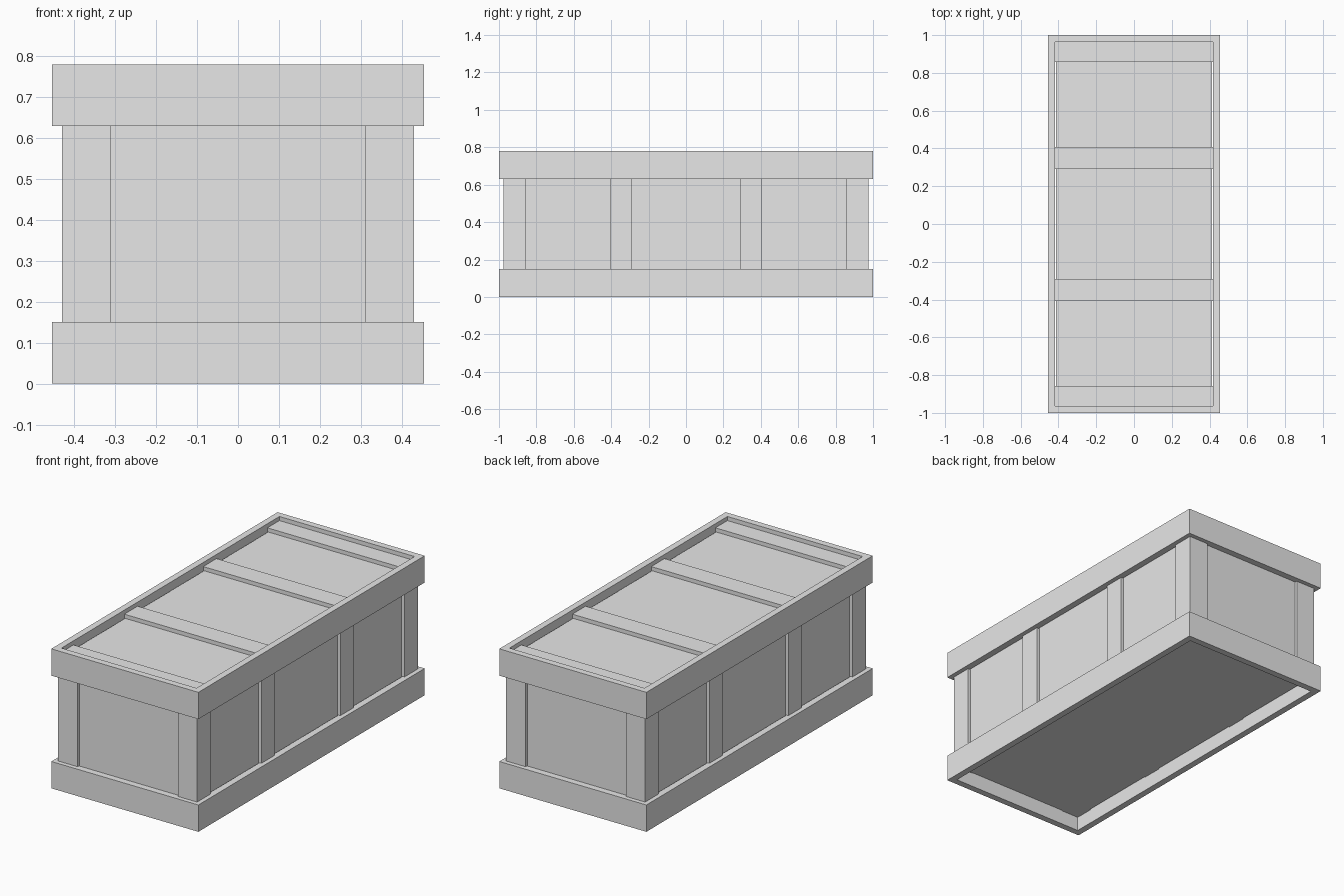
import bpy
import bmesh

if "Cube" in bpy.data.objects:
    bpy.data.objects.remove(bpy.data.objects["Cube"])

grey = bpy.data.materials.new("plain grey")
grey.diffuse_color = (0.8, 0.8, 0.8, 1)
grey.use_nodes = True
grey.node_tree.nodes["Principled BSDF"].inputs["Base Color"].default_value = grey.diffuse_color


def finish(name, bm):
    bmesh.ops.recalc_face_normals(bm, faces=bm.faces)
    mesh = bpy.data.meshes.new(name)
    bm.to_mesh(mesh)
    bm.free()
    mesh.materials.append(grey)
    obj = bpy.data.objects.new(name, mesh)
    bpy.context.collection.objects.link(obj)
    return obj


def box(name, lo, hi):
    bm = bmesh.new()
    bmesh.ops.create_cube(bm, size=1)
    for v in bm.verts:
        v.co = [(a + b) / 2 + c * (b - a) for a, b, c in zip(lo, hi, v.co)]
    return finish(name, bm)


def frame(name, z0, z1, hx=0.455, hy=1.0, t=0.037):
    """Hollow rectangular rim with wall thickness t."""
    bm = bmesh.new()
    corners = [(-1, -1), (1, -1), (1, 1), (-1, 1)]
    rings = [[bm.verts.new((sx * (hx - d), sy * (hy - d), z)) for sx, sy in corners]
             for d, z in ((0, z0), (0, z1), (t, z1), (t, z0))]
    for r in range(4):
        a, b = rings[r], rings[(r + 1) % 4]
        for i in range(4):
            j = (i + 1) % 4
            bm.faces.new((a[i], a[j], b[j], b[i]))
    return finish(name, bm)


# Outer size of the battens and the recessed panels behind them
BX, BY = 0.43, 0.975
PX, PY = 0.413, 0.959
BOTTOM, PANEL_TOP, BATTEN_TOP = 0.08, 0.735, 0.757

# Crate body
box("crate_body", (-PX, -PY, BOTTOM), (PX, PY, PANEL_TOP))

# Bottom and top rims
frame("bottom_rim", 0.0, 0.15)
frame("top_rim", 0.63, 0.78)

for s, end in ((-1, "front"), (1, "back")):
    y0, y1 = sorted((s * 0.857, s * BY))
    # Corner posts and the lid slat joining them
    for m, side in ((-1, "left"), (1, "right")):
        x0, x1 = sorted((m * 0.31, m * BX))
        box(f"{end}_{side}_corner_post", (x0, y0, BOTTOM), (x1, y1, PANEL_TOP))
    box(f"{end}_end_lid_slat", (-BX, y0, PANEL_TOP), (BX, y1, BATTEN_TOP))

    # Middle side battens and lid slat
    y0, y1 = sorted((s * 0.29, s * 0.407))
    for m, side in ((-1, "left"), (1, "right")):
        x0, x1 = sorted((m * PX, m * BX))
        box(f"{end}_{side}_side_batten", (x0, y0, BOTTOM), (x1, y1, PANEL_TOP))
    box(f"{end}_middle_lid_slat", (-BX, y0, PANEL_TOP), (BX, y1, BATTEN_TOP))
